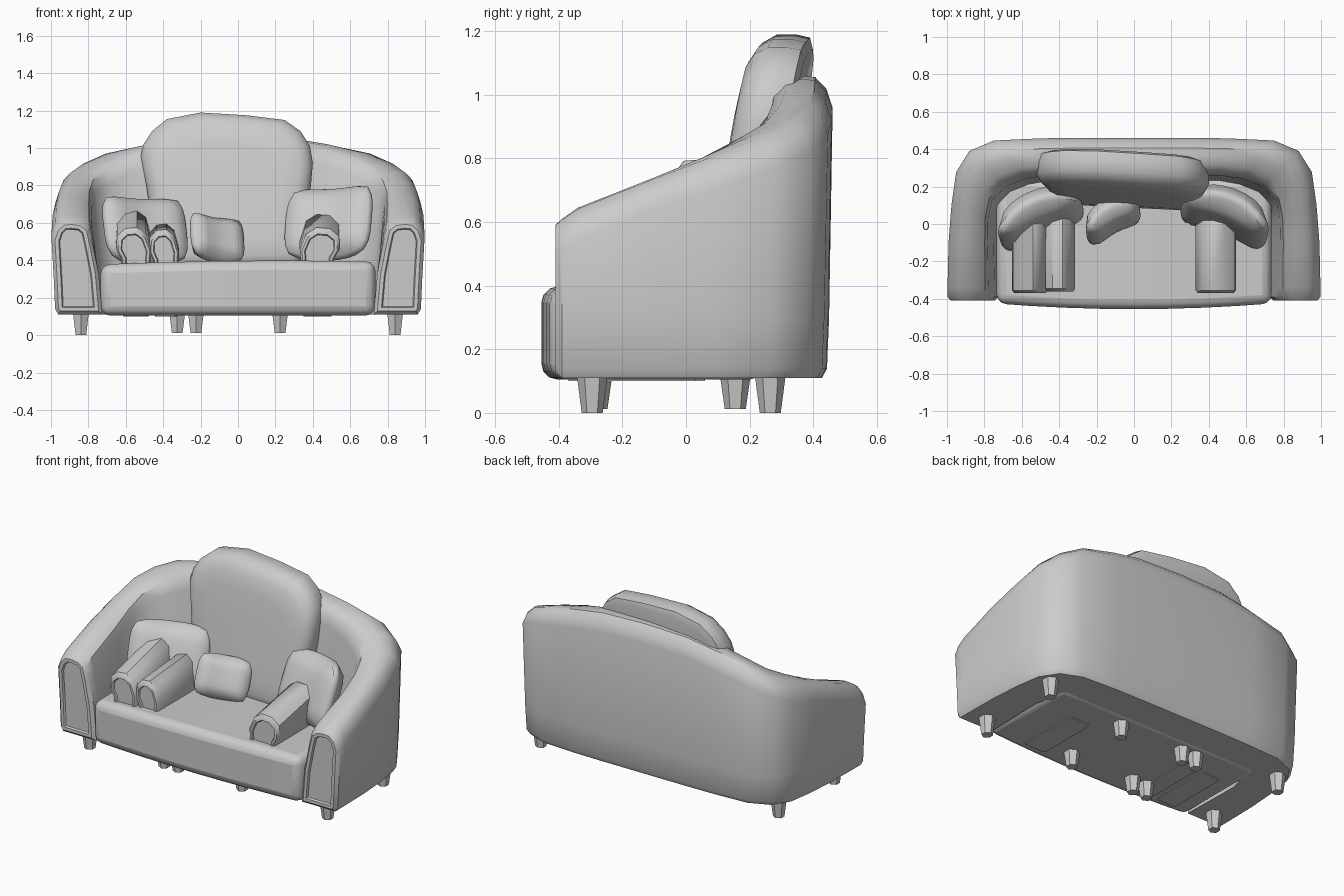
import bpy, bmesh, math
from mathutils import Vector, Matrix

if "Cube" in bpy.data.objects:
    bpy.data.objects.remove(bpy.data.objects["Cube"])


def finish(name, bm, angle=38):
    bmesh.ops.recalc_face_normals(bm, faces=bm.faces)
    me = bpy.data.meshes.new(name)
    bm.to_mesh(me)
    bm.free()
    ob = bpy.data.objects.new(name, me)
    bpy.context.collection.objects.link(ob)
    bpy.ops.object.select_all(action='DESELECT')
    ob.select_set(True)
    bpy.context.view_layer.objects.active = ob
    bpy.ops.object.shade_smooth_by_angle(angle=math.radians(angle))
    return ob


def loft(rings):
    """Skin closed rings of equal size and cap both ends."""
    bm = bmesh.new()
    vs = [[bm.verts.new(p) for p in r] for r in rings]
    n = len(rings[0])
    for a, b in zip(vs, vs[1:]):
        for i in range(n):
            j = (i + 1) % n
            bm.faces.new((a[i], a[j], b[j], b[i]))
    bm.faces.new(vs[0])
    bm.faces.new(vs[-1])
    bmesh.ops.recalc_face_normals(bm, faces=bm.faces)
    return bm


# Wraparound shell: stations give outer point, inner point and top height
half = [(-.985, -.39, -.745, -.39, .61), (-.985, -.34, -.745, -.34, .645),
        (-.98, -.1, -.75, -.1, .74), (-.965, .1, -.75, .02, .81),
        (-.94, .27, -.73, .10, .87), (-.87, .38, -.66, .17, .92),
        (-.74, .435, -.56, .21, .975), (-.5, .447, -.45, .23, 1.02),
        (-.3, .45, -.3, .23, 1.05), (0, .45, 0, .23, 1.06)]
stations = half + [(-a, b, -c, d, h) for a, b, c, d, h in half[-2::-1]]


def section(ox, oy, ix, iy, h):
    prof = [(.10, .11), (.03, .14), (0, .3), (-.05, h - .10), (.04, h - .04),
            (.2, h - .004), (.4, h), (.62, h - .008), (.79, h - .04),
            (.86, h - .11), (1, .33), (1.08, .11)]
    return [(ox + (ix - ox) * u, oy + (iy - oy) * u, z) for u, z in prof]


bm = loft([section(*s) for s in stations])
# Arm fronts: rounded border, then a sunken panel
caps = [f for f in bm.faces if len(f.verts) > 4]
for thick, depth in ((.018, .02), (.02, 0), (.006, -.012)):
    for f in caps:
        bmesh.ops.inset_region(bm, faces=[f], thickness=thick, depth=depth,
                               use_even_offset=True)
finish("sofa_shell", bm)

# Seat: subdivided block with bowed front and slightly crowned top
bm = bmesh.new()
rings = []
for i in range(9):
    x = -.735 + 1.47 * i / 8
    k = 1 - (x / .735) ** 2
    yf, zt = -.425 - .03 * k, .385 + .012 * k + .01 * x
    rings.append([(x, yf, .105), (x, yf, zt), (x, .25, zt), (x, .25, .105)])
bm.free()
seat = finish("seat", loft(rings))
bev = seat.modifiers.new("round", 'BEVEL')
bev.width, bev.segments, bev.limit_method = .05, 3, 'ANGLE'
bev.angle_limit = math.radians(50)

# Back cushion: lopsided rounded outline, padded in depth and leaning back
outline = [(-.42, .36), (-.46, .6), (-.49, .8), (-.52, .96), (-.505, 1.02),
           (-.46, 1.09), (-.38, 1.155), (-.2, 1.19), (.05, 1.175), (.25, 1.15),
           (.335, 1.09), (.385, 1.01), (.4, .92), (.39, .8), (.36, .6), (.33, .36)]
rings = []
for inset, d in ((.045, .09), (.01, .075), (0, .03), (0, -.03), (.025, -.07),
                 (.07, -.092), (.16, -.1)):
    ring = []
    for x, z in outline:
        X = -.06 + (x + .06) * (1 - inset / .46)
        Z = .78 + (z - .78) * (1 - inset / .41)
        ring.append((X, .30 + .17 * (Z - 1.15) + d - .05 * X, Z))
    rings.append(ring)
finish("back_cushion", loft(rings))


# Throw pillows: puffed squares
def pillow(name, loc, w, h, t, yaw, lean, roll):
    bm = bmesh.new()
    bmesh.ops.create_cube(bm, size=2)
    bmesh.ops.subdivide_edges(bm, edges=bm.edges[:], cuts=7, use_grid_fill=True)
    rot = (Matrix.Rotation(math.radians(yaw), 3, 'Z')
           @ Matrix.Rotation(math.radians(-lean), 3, 'X')
           @ Matrix.Rotation(math.radians(roll), 3, 'Y'))
    for v in bm.verts:
        x, y, z = v.co
        puff = .3 + .7 * ((1 - x ** 4) * (1 - z ** 4)) ** .6
        edge = 1 - .05 * y * y
        p = Vector((x * w * (1 - .13 * z ** 4) * edge, y * t * puff,
                    z * h * (1 - .13 * x ** 4) * edge))
        p.y -= .06 * (w / .25) * x * x
        v.co = rot @ p + Vector(loc)
    finish(name, bm, 70)


pillow("pillow_left", (-.52, .06, .55), .24, .19, .085, 25, 22, 3)
pillow("pillow_right", (.505, .07, .59), .245, .205, .085, -22, 22, -4)
pillow("pillow_small", (-.13, .04, .51), .16, .13, .07, 32, 24, 10)

# Small rolled rests standing on the seat
roll = [(-.08, .1), (-.095, .38), (-.1, .46), (-.065, .54), (-.01, .575),
        (.06, .57), (.11, .53), (.115, .46), (.085, .41), (.07, .1)]


def rest(name, cx, s, drop, rise, y0, y1):
    rings = []
    for y, f, up in ((y0, .88, 0), (y0 + .015, 1, 0), (y1 - .03, 1, rise), (y1, .9, rise)):
        rings.append([(cx + s * x * f, y,
                       z if z < .2 else .4 + (z - .4) * f - drop + up * min(1, max(0, (z - .36) / .15)))
                      for x, z in roll])
    bm = loft(rings)
    front = [f for f in bm.faces if len(f.verts) > 4 and f.normal.y < -.9]
    bmesh.ops.inset_region(bm, faces=front, thickness=.014, depth=0)
    bmesh.ops.inset_region(bm, faces=front, thickness=.005, depth=-.01)
    finish(name, bm)


rest("rolled_rest_right", .43, 1, 0, .07, -.37, .03)
rest("rolled_rest_left", -.55, -.88, 0, .09, -.37, .03)
rest("rolled_rest_inner", -.39, -.75, .01, .03, -.36, .06)


# Tapered legs
def leg(name, x, y, z0):
    bm = bmesh.new()
    bmesh.ops.create_cone(bm, cap_ends=True, segments=6, radius1=.033, radius2=.05,
                          depth=.13 - z0,
                          matrix=Matrix.Translation((x, y, (.13 + z0) / 2)))
    finish(name, bm, 20)


for i, x in enumerate((-.84, .84)):
    for row, y in (("front", -.295), ("back", .265)):
        leg(f"{row}_leg_{i}", x, y, 0)
for i, x in enumerate((-.325, -.225, .225)):
    for row, y in (("front", -.28), ("back", .155)):
        leg(f"{row}_middle_leg_{i}", x, y, .012)
